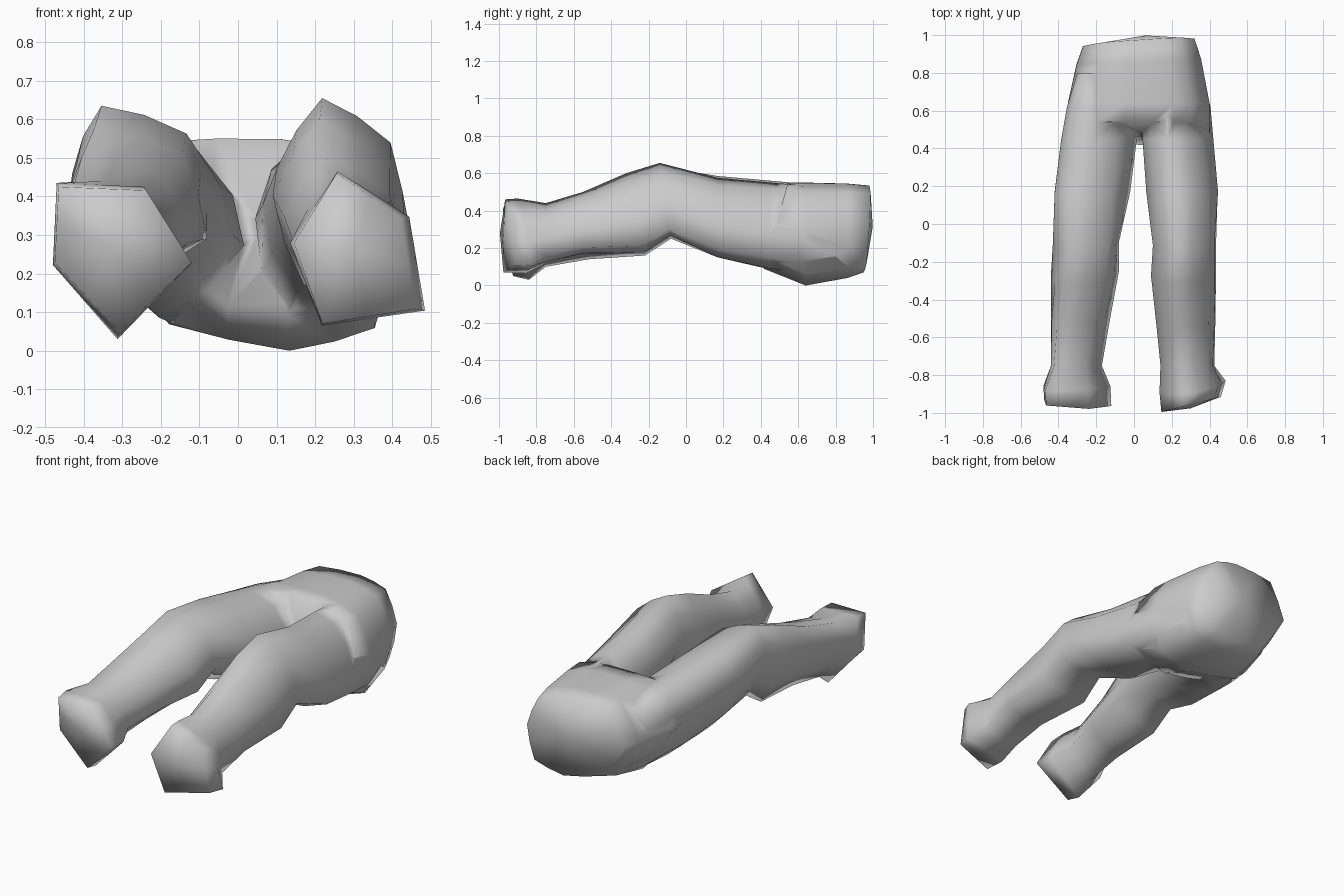
import bpy, bmesh, math

# Faceted cross-sections (x, z) around their own centre, counter-clockwise
HIP = [(0.12, -0.28), (0.34, -0.22), (0.385, 0.02), (0.29, 0.23), (0.10, 0.28),
       (-0.22, 0.27), (-0.36, 0.04), (-0.19, -0.21)]
LEFT = [(-0.17, 0.19), (-0.18, -0.02), (-0.01, -0.21), (0.18, -0.02), (0.06, 0.18)]
RIGHT = [(-0.05, 0.21), (-0.17, 0.02), (-0.09, -0.20), (0.17, -0.16), (0.13, 0.09)]


def ring_points(profile, y, x0, x1, z0, z1, bulge, twist, shear_x, shear_z):
    """Twist the profile, round its flats by bulge and fit it to a box."""
    pts = []
    c, s = math.cos(math.radians(twist)), math.sin(math.radians(twist))
    for (a, b), (d, e) in zip(profile, profile[1:] + profile[:1]):
        k = (1 + 0.24 * bulge) / 2
        for p, q in ((a, b), ((a + d) * k, (b + e) * k)):
            pts.append((p * c - q * s, p * s + q * c))
    us, vs = zip(*pts)
    out = []
    for u, v in pts:
        u = (u - min(us)) / (max(us) - min(us))
        v = (v - min(vs)) / (max(vs) - min(vs))
        out.append((x0 + u * (x1 - x0),
                    y + shear_x * (u - 0.5) + shear_z * (v - 0.5),
                    z0 + v * (z1 - z0)))
    return out


def loft(name, profile, rings, dome_start=0.0, dome_end=0.0):
    """Skin a tube through the rings and close both ends with a shallow dome."""
    bm = bmesh.new()
    loops = [[bm.verts.new(p) for p in ring_points(profile, *r)] for r in rings]
    n = len(loops[0])
    for a, b in zip(loops, loops[1:]):
        for i in range(n):
            j = (i + 1) % n
            bm.faces.new((a[i], a[j], b[j], b[i]))
    for loop, dome in ((loops[0], dome_start), (loops[-1], -dome_end)):
        c = sum((v.co for v in loop), loop[0].co * 0) / n
        c.y += dome
        tip = bm.verts.new(c)
        for i in range(n):
            bm.faces.new((loop[i], loop[(i + 1) % n], tip))
    bmesh.ops.recalc_face_normals(bm, faces=bm.faces)
    mesh = bpy.data.meshes.new(name)
    bm.to_mesh(mesh)
    bm.free()
    obj = bpy.data.objects.new(name, mesh)
    bpy.context.collection.objects.link(obj)
    return obj


# Hips and waist: y, x range, z range, bulge, twist, end tilt in x and z
hips = loft("trousers", HIP, [
    (0.96, -0.27, 0.32, 0.07, 0.535, 0.1, 0, 0.04, 0.03),
    (0.86, -0.305, 0.355, 0.04, 0.545, 0.1, 0, 0.03, 0.0),
    (0.64, -0.35, 0.40, 0.00, 0.55, 0.1, 0, 0.0, 0.0),
    (0.48, -0.36, 0.40, 0.09, 0.55, 0.1, 0, 0.0, 0.13),
], 0.035, 0.0)

# Left leg, from inside the hips past the knee crease to the cuff
left_leg = loft("left_leg", LEFT, [
    (0.80, -0.30, 0.00, 0.10, 0.51, 0.8, 0, 0.0, 0.0),
    (0.62, -0.355, 0.01, 0.07, 0.545, 0.8, 0, 0.0, 0.0),
    (0.45, -0.385, 0.015, 0.085, 0.56, 0.8, -5, 0.0, 0.0),
    (0.17, -0.42, -0.02, 0.15, 0.585, 0.6, -10, 0.0, 0.0),
    (-0.11, -0.43, -0.08, 0.25, 0.635, 0.3, -18, 0.0, -0.06),
    (-0.27, -0.44, -0.08, 0.16, 0.575, 0.3, -15, 0.0, -0.10),
    (-0.52, -0.44, -0.13, 0.14, 0.50, 0.4, -8, 0.0, 0.0),
    (-0.75, -0.44, -0.17, 0.10, 0.44, 0.3, -3, 0.0, 0.0),
    (-0.86, -0.48, -0.125, 0.03, 0.435, 0.0, 0, 0.0, -0.04),
    (-0.95, -0.475, -0.12, 0.05, 0.425, 0.0, 0, -0.03, -0.05),
], 0.0, 0.01)

# Right leg
right_leg = loft("right_leg", RIGHT, [
    (0.80, 0.06, 0.355, 0.10, 0.50, 0.8, 0, 0.0, 0.0),
    (0.62, 0.045, 0.405, 0.07, 0.535, 0.8, 0, 0.0, 0.0),
    (0.45, 0.045, 0.42, 0.09, 0.55, 0.8, 0, 0.0, 0.0),
    (0.17, 0.065, 0.445, 0.15, 0.575, 0.6, 0, 0.0, 0.0),
    (-0.11, 0.10, 0.435, 0.26, 0.655, 0.3, 0, 0.0, -0.06),
    (-0.27, 0.09, 0.435, 0.17, 0.60, 0.3, 0, 0.0, -0.10),
    (-0.55, 0.12, 0.43, 0.17, 0.50, 0.4, 0, 0.0, 0.0),
    (-0.75, 0.14, 0.425, 0.12, 0.44, 0.3, 0, 0.0, 0.0),
    (-0.87, 0.135, 0.485, 0.065, 0.465, 0.0, 0, 0.04, -0.05),
    (-0.955, 0.145, 0.46, 0.07, 0.46, 0.0, 0, 0.08, 0.0),
], 0.0, 0.02)

# Merge the legs into the hips so no inner walls remain
bpy.context.view_layer.objects.active = hips
for leg in (left_leg, right_leg):
    mod = hips.modifiers.new("join_" + leg.name, "BOOLEAN")
    mod.operation = "UNION"
    mod.solver = "EXACT"
    mod.object = leg
    bpy.ops.object.modifier_apply(modifier=mod.name)
    bpy.data.objects.remove(leg)

# Soft cloth shading all over
hips.select_set(True)
bpy.ops.object.shade_smooth_by_angle(angle=math.radians(100))
